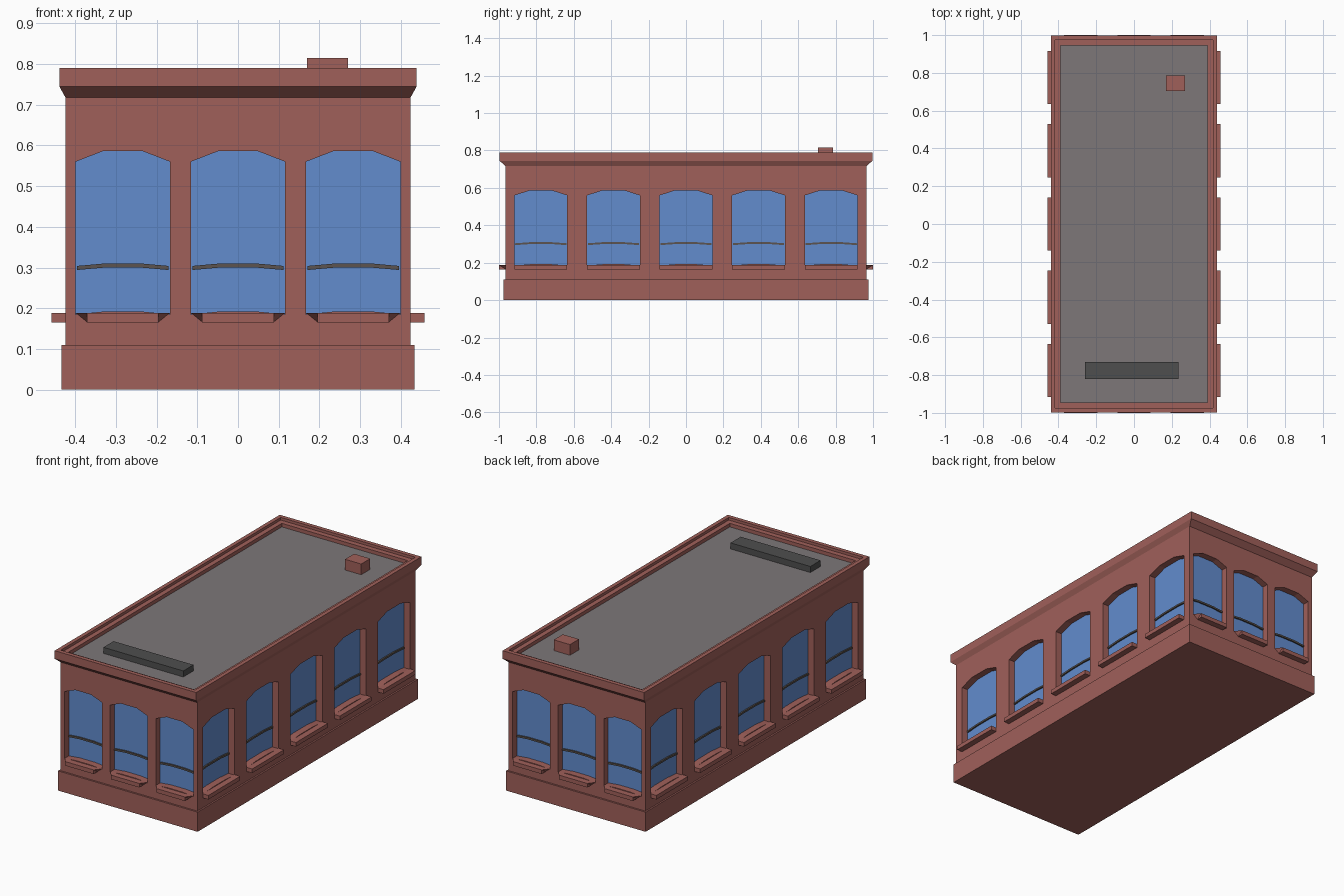
import bpy, bmesh
from math import pi
from mathutils import Matrix, Vector

if "Cube" in bpy.data.objects:
    bpy.data.objects.remove(bpy.data.objects["Cube"])


def material(name, rgb):
    m = bpy.data.materials.new(name)
    m.use_nodes = True
    col = [(c / 255 / 12.92 if c < 11 else ((c / 255 + 0.055) / 1.055) ** 2.4) for c in rgb] + [1]
    m.diffuse_color = col
    m.node_tree.nodes["Principled BSDF"].inputs["Base Color"].default_value = col
    return m


BRICK = material("red brick", (160, 96, 90))
GLASS = material("blue glass", (98, 140, 206))
FRAME = material("dark frame", (92, 84, 80))
ROOF = material("grey roofing", (125, 119, 121))
VENT = material("dark metal", (78, 78, 78))

HX, HY = 0.424, 0.966              # wall half sizes
WALL_LOW, WALL_TOP = 0.11, 0.718
RECESS, SILL_OUT = 0.042, 0.034


def finish(bm, name, *mats, recalc=True):
    if recalc:
        bmesh.ops.recalc_face_normals(bm, faces=bm.faces[:])
    mesh = bpy.data.meshes.new(name)
    bm.to_mesh(mesh)
    bm.free()
    for m in mats:
        mesh.materials.append(m)
    obj = bpy.data.objects.new(name, mesh)
    bpy.context.collection.objects.link(obj)
    return obj


def box(name, mat, x0, x1, y0, y1, z0, z1):
    bm = bmesh.new()
    bmesh.ops.create_cube(bm, size=1)
    for v in bm.verts:
        v.co = Vector((x1 if v.co.x > 0 else x0, y1 if v.co.y > 0 else y0,
                       z1 if v.co.z > 0 else z0))
    return finish(bm, name, mat)


def loft(name, mat, rings):
    """Rectangular rings (half x, half y, z) joined in order and capped."""
    bm = bmesh.new()
    loops = [[bm.verts.new((sx * x, sy * y, z)) for sx, sy in ((-1, -1), (1, -1), (1, 1), (-1, 1))]
             for x, y, z in rings]
    for a, b in zip(loops, loops[1:]):
        for i in range(4):
            j = (i + 1) % 4
            bm.faces.new((a[i], a[j], b[j], b[i]))
    bm.faces.new(loops[0][::-1])
    bm.faces.new(loops[-1])
    return finish(bm, name, mat)


class Side:
    """One elevation: places (along, outward, up) points in the world."""

    def __init__(self, name, turns, half, dist, count, step, win):
        self.name, self.half, self.dist, self.win = name, half, dist, win
        self.rot = Matrix.Rotation(turns * pi / 2, 3, "Z")
        self.centres = [(i - (count - 1) / 2) * step for i in range(count)]

    def at(self, u, out, z):
        return self.rot @ Vector((u, -self.dist - out, z))

    def outline(self, c):
        w = self.win
        return [(c - w, 0.185), (c - w * 0.4, 0.192), (c + w * 0.4, 0.192), (c + w, 0.185),
                (c + w, 0.56), (c + w * 0.42, 0.586), (c - w * 0.42, 0.586), (c - w, 0.56)]


SIDES = [Side("front", 0, HX, HY, 3, 0.283, 0.116),
         Side("left", 1, HY, HX, 5, 0.388, 0.141),
         Side("back", 2, HX, HY, 3, 0.283, 0.116),
         Side("right", 3, HY, HX, 5, 0.388, 0.141)]


# Walls: four panels with recessed openings, welded into one solid
bm = bmesh.new()
for s in SIDES:
    h = s.half
    rect = [(-h, WALL_LOW), (h, WALL_LOW), (h, WALL_TOP), (-h, WALL_TOP)]
    edges = []
    for k, pts in enumerate([rect] + [s.outline(c) for c in s.centres]):
        n = len(pts)
        outer = [bm.verts.new(s.at(u, 0, z)) for u, z in pts]
        edges += [bm.edges.new((outer[i], outer[(i + 1) % n])) for i in range(n)]
        if k:
            inner = [bm.verts.new(s.at(u, -RECESS, z)) for u, z in pts]
            for i in range(n):
                j = (i + 1) % n
                bm.faces.new((outer[i], outer[j], inner[j], inner[i]))
            bm.faces.new(inner)
    bmesh.ops.triangle_fill(bm, edges=edges, use_beauty=True, normal=s.at(0, 1, 0) - s.at(0, 0, 0))
bmesh.ops.remove_doubles(bm, verts=bm.verts[:], dist=0.0001)
for level in (WALL_LOW, WALL_TOP):
    ring = [v for v in bm.verts if abs(v.co.z - level) < 0.001]
    order = {(-1, -1): 0, (1, -1): 1, (1, 1): 2, (-1, 1): 3}
    ring.sort(key=lambda v: order[(1 if v.co.x > 0 else -1, 1 if v.co.y > 0 else -1)])
    bm.faces.new(ring)
finish(bm, "walls", BRICK)


def window(s, c, name):
    # Frame ring around a pane, inset from the opening outline
    bm = bmesh.new()
    pane = bm.faces.new([bm.verts.new(s.at(u, 0.004 - RECESS, z)) for u, z in s.outline(c)])
    ring = bmesh.ops.inset_individual(bm, faces=[pane], thickness=0.01)["faces"]
    for f in bm.faces:
        f.material_index = 1 if f in ring else 0
    # Gently arched crossbar
    w = s.win - 0.004
    top = [(c - w, 0.304), (c - w * 0.4, 0.31), (c + w * 0.4, 0.31), (c + w, 0.304)]
    pts = top + [(u, z - 0.01) for u, z in reversed(top)]
    near = [bm.verts.new(s.at(u, 0.012 - RECESS, z)) for u, z in pts]
    far = [bm.verts.new(s.at(u, 0.003 - RECESS, z)) for u, z in pts]
    bars = [bm.faces.new(near[::-1])]
    for i in range(len(pts)):
        j = (i + 1) % len(pts)
        bars.append(bm.faces.new((near[i], near[j], far[j], far[i])))
    for f in bars:
        f.material_index = 1
    finish(bm, name + "_window", GLASS, FRAME, recalc=False)


def sill(s, c, name, tapered):
    # Ledge under the opening; end walls have ends sloping in and down
    w, lo, hi = s.win, 0.165, 0.188
    t = w - 0.028 if tapered else w
    bm = bmesh.new()

    def pair(half, out, z):
        return [bm.verts.new(s.at(c + sign * half, out, z)) for sign in (-1, 1)]

    wall_top, wall_low = pair(w, -0.002, hi), pair(t, -0.002, lo)
    out_top, out_low = pair(t, SILL_OUT, hi), pair(t, SILL_OUT, lo)
    for a, b in ((wall_top, out_top), (out_top, out_low), (out_low, wall_low), (wall_low, wall_top)):
        bm.faces.new((a[0], a[1], b[1], b[0]))
    for i in (0, 1):
        bm.faces.new((wall_top[i], out_top[i], wall_low[i]))
        bm.faces.new((out_top[i], out_low[i], wall_low[i]))
    finish(bm, name + "_sill", BRICK)


for s in SIDES:
    for n, c in enumerate(s.centres, 1):
        label = f"{s.name}_{n}"
        window(s, c, label)
        sill(s, c, label, s.name in ("front", "back"))

# Plinth and stepped cornice with parapet
loft("plinth", BRICK, [(0.433, 0.976, 0), (0.433, 0.976, WALL_LOW)])
loft("cornice", BRICK, [(HX, HY, WALL_TOP), (0.439, 0.997, 0.745), (0.439, 0.997, 0.79),
                        (0.417, 0.974, 0.79), (0.417, 0.974, 0.775),
                        (0.39, 0.945, 0.775), (0.39, 0.945, 0.752)])

# Roof deck and its fittings
box("roof_deck", ROOF, -0.39, 0.39, -0.945, 0.945, 0.748, 0.755)
box("chimney", BRICK, 0.17, 0.27, 0.705, 0.785, 0.75, 0.815)
box("roof_vent", VENT, -0.26, 0.235, -0.82, -0.73, 0.75, 0.789)
